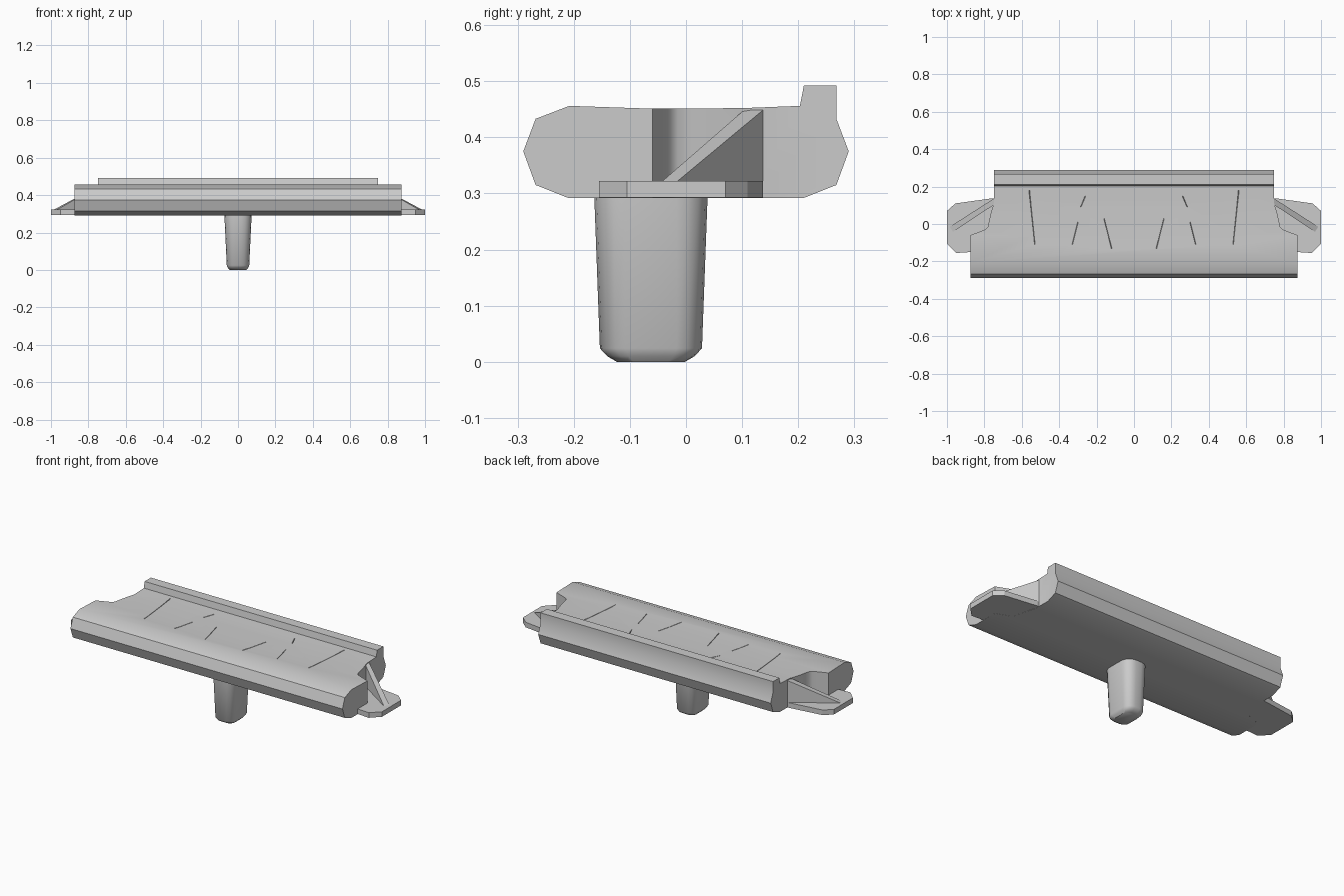
import bpy, bmesh, math
from mathutils import Vector

if "Cube" in bpy.data.objects:
    bpy.data.objects.remove(bpy.data.objects["Cube"])


def make(name, verts, faces):
    bm = bmesh.new()
    vs = [bm.verts.new(v) for v in verts]
    for f in faces:
        bm.faces.new([vs[i] for i in f])
    bmesh.ops.recalc_face_normals(bm, faces=bm.faces)
    me = bpy.data.meshes.new(name)
    bm.to_mesh(me)
    bm.free()
    ob = bpy.data.objects.new(name, me)
    bpy.context.collection.objects.link(ob)
    return ob


def loft(name, rings):
    """Closed solid through rings of equal vertex count."""
    n, k = len(rings[0]), len(rings)
    faces = [list(range(n)), list(range((k - 1) * n, k * n))]
    for r in range(k - 1):
        for i in range(n):
            j = (i + 1) % n
            faces.append([r * n + i, r * n + j, (r + 1) * n + j, (r + 1) * n + i])
    return make(name, [v for ring in rings for v in ring], faces)


def prism(name, plan, z0, z1):
    return loft(name, [[(x, y, z) for x, y in plan] for z in (z0, z1)])


def activate(ob):
    bpy.ops.object.select_all(action='DESELECT')
    ob.select_set(True)
    bpy.context.view_layer.objects.active = ob


def smooth(ob, angle):
    activate(ob)
    bpy.ops.object.shade_smooth_by_angle(angle=math.radians(angle))


def cut(ob, cutter):
    activate(ob)
    m = ob.modifiers.new("cut", 'BOOLEAN')
    m.operation, m.solver, m.object = 'DIFFERENCE', 'EXACT', cutter
    bpy.ops.object.modifier_apply(modifier=m.name)
    bpy.data.objects.remove(cutter, do_unlink=True)


def flip(pts, s):
    return [(p[0] * s, *p[1:]) for p in pts]


# Plank body: one side profile run along x
profile = [(-0.29, 0.375), (-0.268, 0.433), (-0.208, 0.456), (-0.06, 0.451),
           (0.1, 0.452), (0.203, 0.456), (0.21, 0.492), (0.268, 0.492),
           (0.268, 0.433), (0.29, 0.375), (0.268, 0.315), (0.21, 0.292),
           (-0.21, 0.292), (-0.268, 0.315)]
body = loft("plank_body", [[(x, y, z) for y, z in profile] for x in (-0.875, 0.875)])

# Narrower rear half with curved shoulders
notch = [(1.1, -0.06), (0.875, -0.06), (0.825, -0.041), (0.793, -0.028),
         (0.782, -0.015), (0.776, 0.01), (0.765, 0.06), (0.748, 0.115),
         (0.748, 0.4), (1.1, 0.4)]
for s in (1, -1):
    cut(body, prism("notch_cutter", flip(notch, s), 0.2, 0.6))

# Fine scratches in the top face
scratches = [((0.56, 0.18), (0.53, -0.11)), ((0.26, 0.15), (0.285, 0.09)),
             ((0.30, 0.01), (0.33, -0.11)), ((0.16, 0.03), (0.12, -0.13))]
for s in (1, -1):
    for a, b in scratches:
        a, b = Vector((a[0] * s, a[1], 0)), Vector((b[0] * s, b[1], 0))
        side = (b - a).normalized().cross(Vector((0, 0, 1))) * 0.004
        top, low = Vector((0, 0, 0.46)), Vector((0, 0, 0.446))
        cut(body, loft("scratch_cutter",
                       [[p + side + top, p - side + top, p + low] for p in (a, b)]))
smooth(body, 32)

# End flanges and their sloping gusset ribs
tab = [(0.70, -0.15), (0.875, -0.15), (0.95, -0.155), (1.0, -0.105), (1.0, 0.07),
       (0.955, 0.11), (0.76, 0.137), (0.70, 0.137)]
for s, side in ((1, "right"), (-1, "left")):
    prism(f"end_flange_{side}", flip(tab, s), 0.2925, 0.322)
    outer = [(0.985, -0.015), (0.968, -0.042)]
    inner = [(0.745, 0.139), (0.745, 0.105)]
    rib = [(*outer[0], 0.30), (*outer[1], 0.30), (*inner[1], 0.30), (*inner[0], 0.30),
           (*outer[0], 0.322), (*outer[1], 0.322), (*inner[1], 0.45), (*inner[0], 0.45)]
    loft(f"gusset_rib_{side}", [flip(rib[:4], s), flip(rib[4:], s)])


# Tapered rounded peg with a bevelled foot
def rounded(hx, hy, r, z):
    ring = []
    for q, (cx, cy) in enumerate(((1, 1), (-1, 1), (-1, -1), (1, -1))):
        for i in range(5):
            a = math.radians(90 * q + 22.5 * i)
            ring.append((cx * (hx - r) + r * math.cos(a),
                         -0.0625 + cy * (hy - r) + r * math.sin(a), z))
    return ring


peg = loft("peg", [rounded(0.045, 0.061, 0.03, 0.0), rounded(0.054, 0.078, 0.038, 0.010),
                   rounded(0.06, 0.091, 0.045, 0.024), rounded(0.073, 0.101, 0.055, 0.295)])
smooth(peg, 40)
